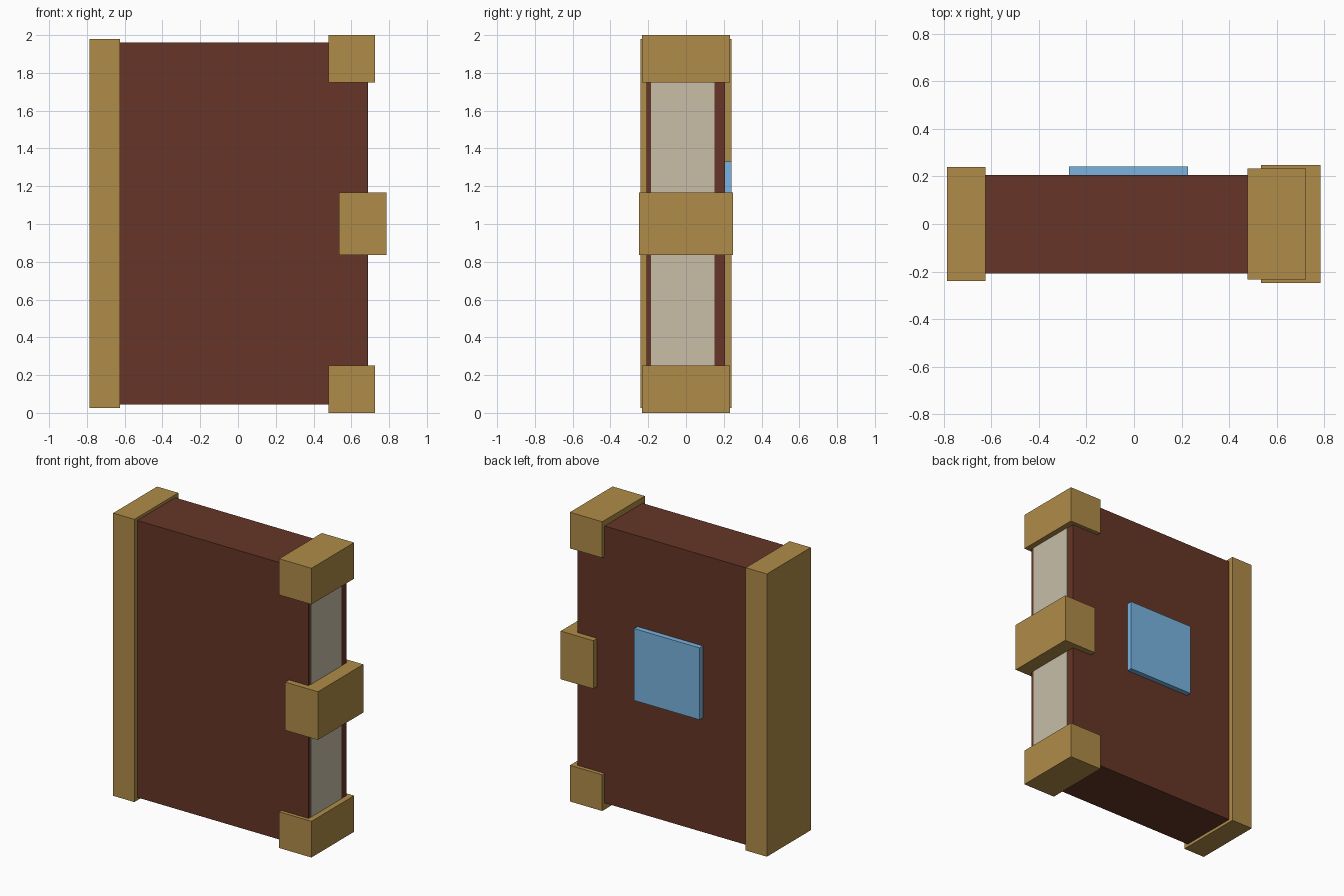
import bpy

if "Cube" in bpy.data.objects:
    bpy.data.objects.remove(bpy.data.objects["Cube"])


def material(name, rgb):
    m = bpy.data.materials.new(name)
    m.diffuse_color = (*rgb, 1)
    m.use_nodes = True
    m.node_tree.nodes["Principled BSDF"].inputs["Base Color"].default_value = m.diffuse_color
    return m


def box(name, x, y, z, mat):
    """Axis-aligned box from (min, max) ranges."""
    bpy.ops.mesh.primitive_cube_add(size=1, location=[sum(r) / 2 for r in (x, y, z)])
    ob = bpy.context.object
    ob.name = name
    ob.scale = [r[1] - r[0] for r in (x, y, z)]
    bpy.ops.object.transform_apply(location=False, rotation=False, scale=True)
    ob.data.materials.append(mat)
    return ob


leather = material("leather", (0.133, 0.036, 0.020))
brass = material("brass", (0.434, 0.262, 0.065))
paper = material("paper", (0.58, 0.515, 0.39))
blue = material("blue", (0.19, 0.456, 0.75))

# Book body and the page edges showing on its open side
box("cover", (-0.70, 0.685), (-0.208, 0.206), (0.045, 1.96), leather)
box("pages", (-0.60, 0.687), (-0.185, 0.15), (0.10, 1.90), paper)

# Metal spine
box("spine", (-0.787, -0.625), (-0.24, 0.24), (0.025, 1.98), brass)

# Corner guards, bottom and top
for name, z in (("bottom", 0.0), ("top", 1.75)):
    box(name + "_corner_guard", (0.478, 0.725), (-0.233, 0.233), (z, z + 0.25), brass)

# Clasp at mid height
box("clasp", (0.535, 0.785), (-0.248, 0.248), (0.835, 1.168), brass)

# Inset plate on the back cover
box("cover_plate", (-0.273, 0.227), (0.19, 0.242), (0.835, 1.332), blue)
